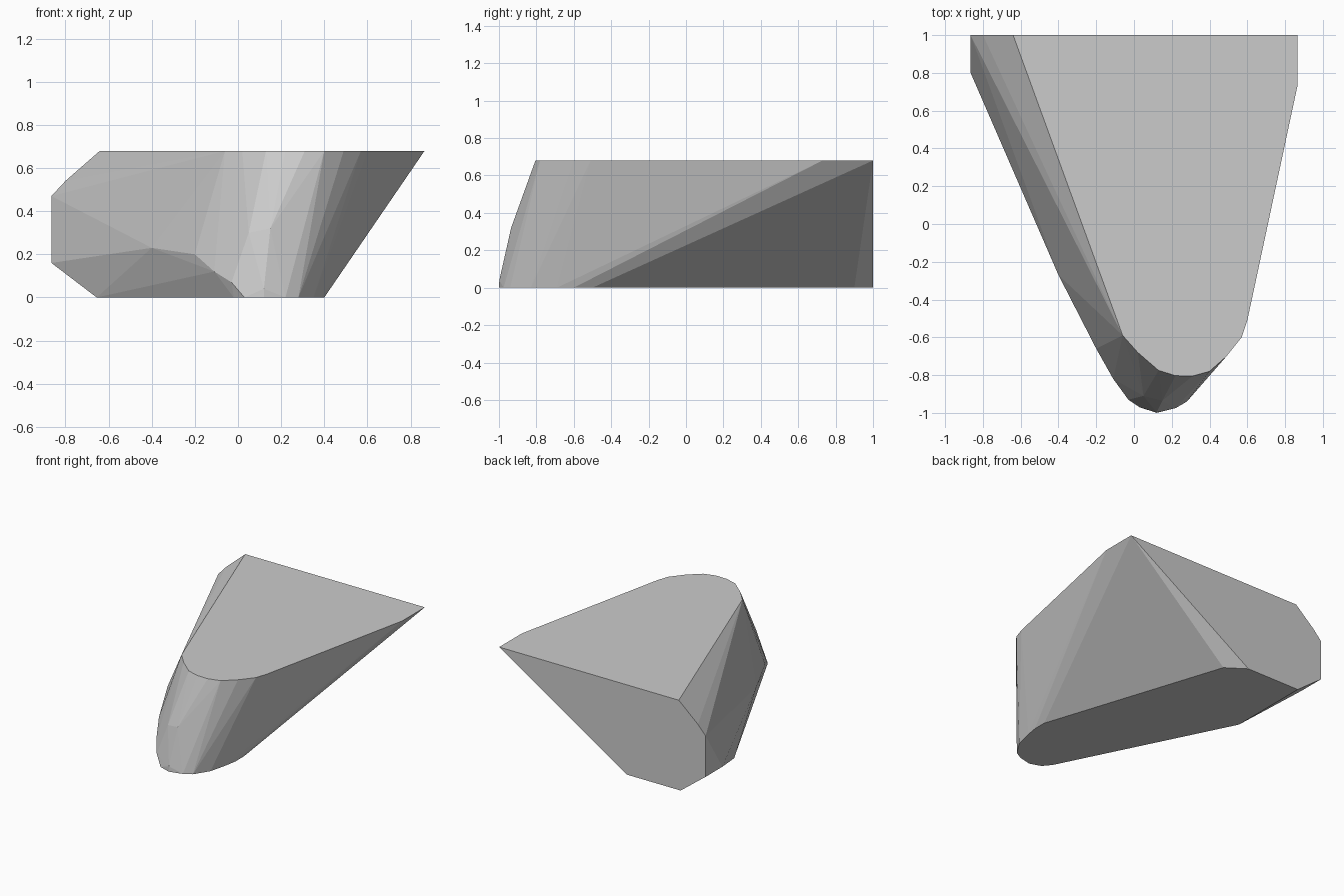
import bpy
import bmesh

HEIGHT = 0.68

default_cube = bpy.data.objects.get("Cube")
if default_cube:
    bpy.data.objects.remove(default_cube, do_unlink=True)


def make_material(name, colour):
    """Create one flat material with matching viewport and render colour."""
    material = bpy.data.materials.new(name)
    material.use_nodes = True
    material.diffuse_color = colour
    shader = material.node_tree.nodes["Principled BSDF"]
    shader.inputs["Base Color"].default_value = colour
    shader.inputs["Roughness"].default_value = 0.8
    return material


def at_height(outline, z):
    """Lift a flat outline to a given height."""
    return [(x, y, z) for x, y in outline]


def make_hull(name, points, material):
    """Wrap a faceted convex solid around the section points."""
    bm = bmesh.new()
    verts = [bm.verts.new(p) for p in points]
    result = bmesh.ops.convex_hull(bm, input=verts)
    loose = [v for v in result["geom_interior"]
             if isinstance(v, bmesh.types.BMVert) and v.is_valid]
    bmesh.ops.delete(bm, geom=loose, context="VERTS")
    # Merge the flat triangles into clean polygons
    bmesh.ops.dissolve_limit(bm, angle_limit=0.005,
                             verts=bm.verts[:], edges=bm.edges[:])
    bmesh.ops.recalc_face_normals(bm, faces=bm.faces[:])
    mesh = bpy.data.meshes.new(name)
    bm.to_mesh(mesh)
    bm.free()
    mesh.materials.append(material)
    obj = bpy.data.objects.new(name, mesh)
    bpy.context.collection.objects.link(obj)
    return obj


# Flat top: wide straight back narrowing to a rounded nose
top_outline = [
    (-0.64, 1), (0.865, 1), (0.865, 0.73), (0.6, -0.51), (0.57, -0.6),
    (0.49, -0.7), (0.4, -0.78), (0.31, -0.805), (0.22, -0.803),
    (0.13, -0.775), (0.02, -0.68), (-0.06, -0.59),
]

# Flat base: a slanted wedge with a rounded nose
base_outline = [
    (-0.655, 1), (-0.205, 1), (-0.06, 0.9), (0.4, -0.5), (0.4, -0.6),
    (0.385, -0.69), (0.35, -0.83), (0.28, -0.94), (0.22, -0.975),
    (0.12, -1), (0.03, -0.97), (-0.02, -0.91), (-0.655, 0.36),
]

# Corners of the upright back end and the small flat on the side
back_corners = [
    (-0.8, 1, 0.54), (-0.865, 1, 0.47), (-0.865, 1, 0.16),
    (-0.865, 0.8, 0.16),
]

# Swelling of the side and nose between base and top
bulge = [
    (-0.4, -0.27, 0.23), (-0.2, -0.66, 0.2), (-0.11, -0.82, 0.12),
    (-0.03, -0.93, 0.07), (0.05, -0.91, 0.3), (0.15, -0.935, 0.32),
    (0.26, -0.9, 0.29), (0.12, -0.998, 0.04),
]

stone_grey = make_material("stone grey", (0.6, 0.6, 0.6, 1))
make_hull(
    "faceted_block",
    at_height(top_outline, HEIGHT) + at_height(base_outline, 0)
    + back_corners + bulge,
    stone_grey,
)
